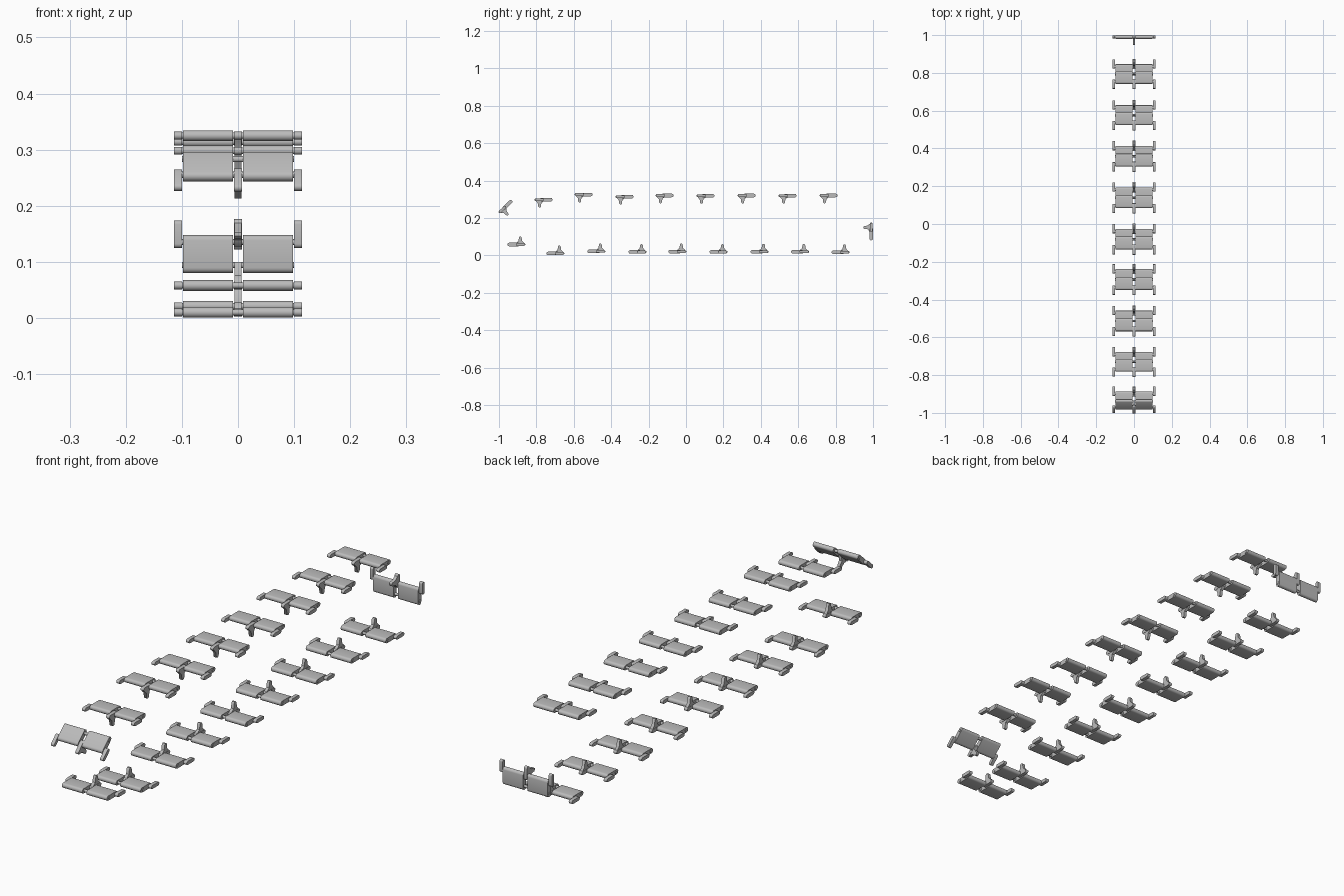
import bpy, bmesh, math
from mathutils import Matrix

cube = bpy.data.objects.get("Cube")
if cube:
    bpy.data.objects.remove(cube, do_unlink=True)

steel = bpy.data.materials.new("track_steel_grey")
steel.use_nodes = True
GREY = (0.5, 0.5, 0.5, 1)
steel.diffuse_color = GREY
steel.node_tree.nodes["Principled BSDF"].inputs["Base Color"].default_value = GREY


def capsule(u0, u1, thick, steps=8):
    """Side profile with flat faces and half-round ends, lying along y."""
    r = thick / 2
    pts = []
    for centre, start in ((u1 - r, -90), (u0 + r, 90)):
        for i in range(steps + 1):
            a = math.radians(start + 180 * i / steps)
            pts.append((centre + r * math.cos(a), r * math.sin(a)))
    return pts


def extrude(bm, profile, x0, x1):
    """Extrude a (y, z) profile from x0 to x1."""
    rings = [[bm.verts.new((x, y, z)) for y, z in profile] for x in (x0, x1)]
    n = len(profile)
    for i in range(n):
        j = (i + 1) % n
        bm.faces.new((rings[0][i], rings[0][j], rings[1][j], rings[1][i]))
    bm.faces.new(rings[0])
    bm.faces.new(rings[1])


def part(name, pieces):
    """Mesh made of several extruded profiles."""
    bm = bmesh.new()
    for profile, x0, x1 in pieces:
        extrude(bm, profile, x0, x1)
    bmesh.ops.recalc_face_normals(bm, faces=bm.faces)
    mesh = bpy.data.meshes.new(name)
    bm.to_mesh(mesh)
    bm.free()
    mesh.materials.append(steel)
    return mesh


def both_sides(profile, x0, x1):
    return [(profile, x0, x1), (profile, -x1, -x0)]


# Rounded pads, end connectors, pins and the centre guide tooth
tooth = [(0.046, 0.004), (0.09, 0.004), (0.088, 0.010), (0.079, 0.018),
         (0.076, 0.038), (0.072, 0.042), (0.066, 0.042), (0.062, 0.038),
         (0.059, 0.018), (0.048, 0.010)]
parts = {
    "pads": part("pads", both_sides(capsule(0, 0.068, 0.019), 0.009, 0.098)),
    "end_connectors": part("end_connectors",
                           both_sides(capsule(0.045, 0.094, 0.014), 0.1, 0.114)),
    "pins": part("pins", [(capsule(u, u + 0.011, 0.011), -0.1, 0.1)
                          for u in (0.009, 0.05)]),
    "guide_tooth": part("guide_tooth", [(capsule(0.042, 0.096, 0.014), -0.007, 0.007),
                                        (tooth, -0.006, 0.006)]),
}

# Track run: rear end of each link and its direction of travel
lower = [(-0.955, 0.058), (-0.746, 0.01), (-0.527, 0.021), (-0.307, 0.018),
         (-0.094, 0.02), (0.126, 0.018), (0.345, 0.019), (0.561, 0.019), (0.778, 0.016)]
upper = [(0.81, 0.32), (0.591, 0.319), (0.372, 0.32), (0.152, 0.318), (-0.067, 0.32),
         (-0.281, 0.314), (-0.5, 0.325), (-0.714, 0.298)]
links = [(y, z, 0) for y, z in lower] + [(0.99, 0.08, 90)]
links += [(y, z, 180) for y, z in upper] + [(-0.93, 0.293, 223)]

first = []
for number, (y, z, angle) in enumerate(links, 1):
    place = Matrix.Translation((0, y, z)) @ Matrix.Rotation(math.radians(angle), 4, "X")
    for name, mesh in parts.items():
        obj = bpy.data.objects.new(f"link_{number:02d}_{name}", mesh)
        bpy.context.collection.objects.link(obj)
        obj.matrix_world = place
        if number == 1:
            first.append(obj)

# Smooth the rounded profiles (meshes are shared by all links)
bpy.ops.object.select_all(action="DESELECT")
for obj in first:
    obj.select_set(True)
bpy.context.view_layer.objects.active = first[0]
for mesh in parts.values():
    mesh.shade_smooth()
    mesh.set_sharp_from_angle(angle=math.radians(40))
